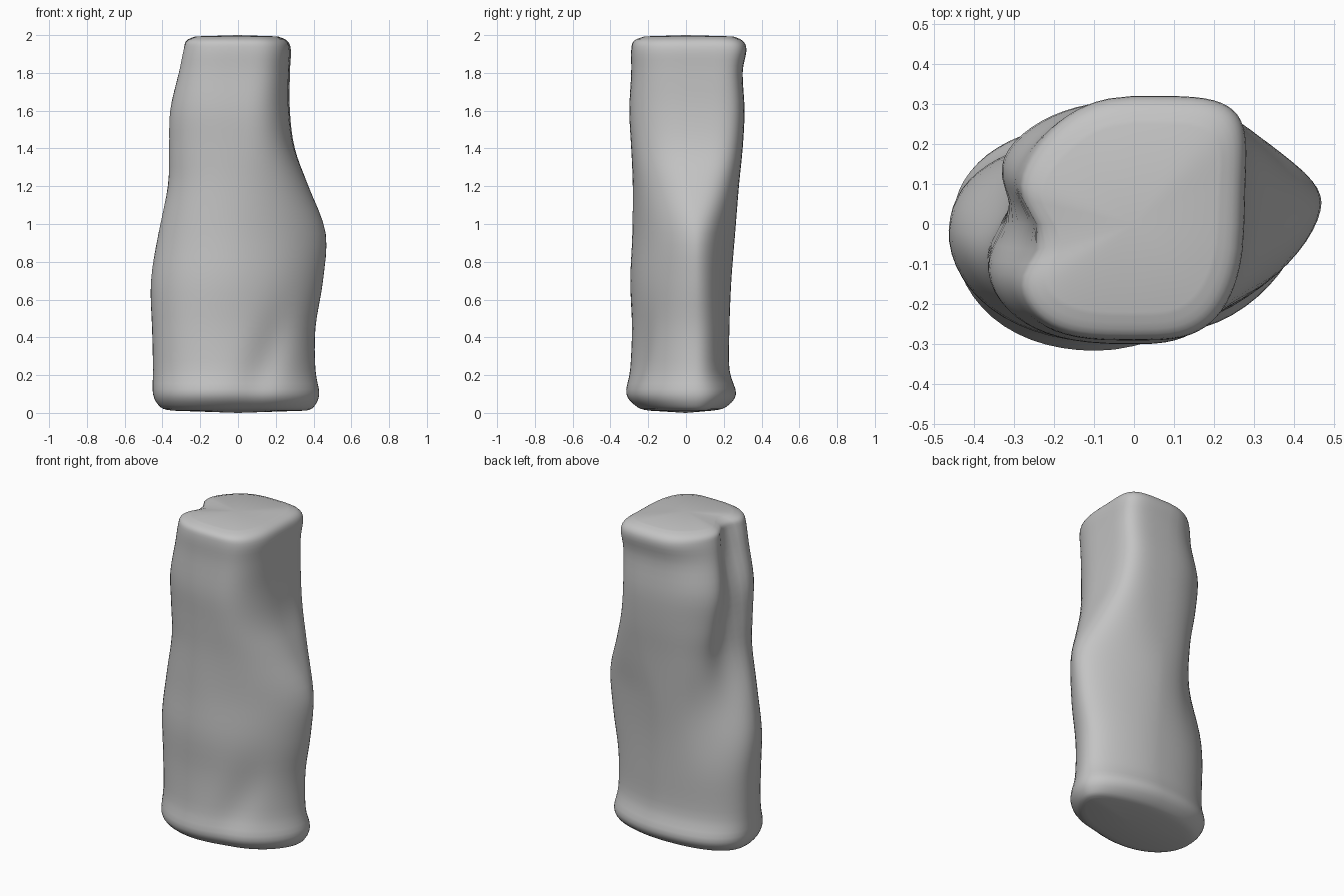
import bpy
import bmesh
from math import cos, sin, pi, exp

default_cube = bpy.data.objects.get("Cube")
if default_cube:
    bpy.data.objects.remove(default_cube, do_unlink=True)

SIDES = 64
STEPS = 4

# Height, left, right, front and back extents, squareness of the section
SECTIONS = [
    (0.012, -0.35, 0.36, -0.19, 0.14, 2.1),
    (0.03, -0.41, 0.40, -0.25, 0.21, 2.1),
    (0.10, -0.45, 0.43, -0.31, 0.265, 2.1),
    (0.23, -0.45, 0.41, -0.29, 0.23, 2.0),
    (0.45, -0.455, 0.41, -0.28, 0.23, 2.0),
    (0.70, -0.465, 0.45, -0.29, 0.24, 1.9),
    (0.95, -0.435, 0.465, -0.28, 0.26, 1.9),
    (1.20, -0.39, 0.39, -0.28, 0.28, 2.2),
    (1.40, -0.385, 0.33, -0.29, 0.30, 2.5),
    (1.60, -0.38, 0.305, -0.30, 0.31, 2.7),
    (1.80, -0.335, 0.305, -0.29, 0.30, 3.0),
    (1.92, -0.31, 0.31, -0.29, 0.32, 3.1),
    (1.97, -0.295, 0.29, -0.275, 0.30, 3.1),
    (1.993, -0.25, 0.24, -0.22, 0.25, 3.1),
]


def spline(a, b, c, d, t):
    """Smooth curve through b and c."""
    return b + t / 2 * (c - a + t * (2 * a - 5 * b + 4 * c - d + t * (3 * (b - c) + d - a)))


def bell(value, centre, width):
    return exp(-((value - centre) / width) ** 2)


def ramp(value, low, high):
    t = min(max((value - low) / (high - low), 0), 1)
    return t * t * (3 - 2 * t)


def smooth_sections():
    last = len(SECTIONS) - 1
    for i in range(last):
        keys = [SECTIONS[min(max(i + k, 0), last)] for k in (-1, 0, 1, 2)]
        for step in range(STEPS):
            yield [spline(*values, step / STEPS) for values in zip(*keys)]
    yield SECTIONS[last]


def outline_point(angle, section):
    z, left, right, front, back, power = section
    c, s = cos(angle), sin(angle)
    upper = ramp(z, 0.9, 1.5)
    # Back corners: the left is fuller low down, the right is squarer high up
    if s > 0 > c:
        power += 0.4 * (1 - upper)
    elif s > 0:
        power += 1.3 * upper - 0.15 * (1 - upper)

    # Rounded-square outline with separate reach on each side
    x = (right if c > 0 else -left) * abs(c) ** (2 / power) * (1 if c > 0 else -1)
    y = (back if s > 0 else -front) * abs(s) ** (2 / power) * (1 if s > 0 else -1)

    # Pointed flanks lean back low down
    y += (1 - upper) * x * (0.03 + 0.1 * max(-s, 0))
    if c > 0:
        # Right flank has its ridge towards the back, and slants higher up
        y += (1 - upper) * 0.04 * c ** 4
        x -= upper * 0.035 * (1 - s) * c
    # Back left shoulder is cut away towards the top
    if c < 0 < s:
        cut = upper * (0.03 + 0.03 * ramp(z, 1.6, 1.95)) * s * -c
        x += cut
        y -= cut

    # Groove down the left flank, widening and turning to the back
    if c < 0:
        drop = 2 - z
        depth = ramp(z, 0.45, 1.1) * 0.07 * min(1, -2 * c)
        push = depth * bell(y, 0.16 * drop - 0.04, 0.08 + 0.05 * drop)
        x += push
        y -= push * 0.5 * (1 - upper)

    # Shallow slanting fold low on the front right
    if s < 0:
        fold = bell(x, 0.06 + 0.33 * z, 0.1) * bell(z, 0.3, 0.24)
        y += 0.028 * fold * -s
    return x, y, z


def build_stone():
    bm = bmesh.new()
    rings = []
    for section in smooth_sections():
        rings.append([bm.verts.new(outline_point(2 * pi * i / SIDES, section))
                      for i in range(SIDES)])
    for low, high in zip(rings, rings[1:]):
        for i in range(SIDES):
            j = (i + 1) % SIDES
            bm.faces.new((low[i], low[j], high[j], high[i]))

    # Gently domed end caps
    for ring, height in ((rings[0], 0.0), (rings[-1], 2.0)):
        middle = bm.verts.new((0, 0, height))
        for i in range(SIDES):
            bm.faces.new((ring[i], ring[(i + 1) % SIDES], middle))
    bmesh.ops.recalc_face_normals(bm, faces=bm.faces)

    mesh = bpy.data.meshes.new("stone_pillar")
    bm.to_mesh(mesh)
    bm.free()
    return mesh


# Plain grey stone
stone_grey = bpy.data.materials.new("stone_grey")
stone_grey.use_nodes = True
grey = (0.55, 0.55, 0.55, 1)
stone_grey.diffuse_color = grey
for node in stone_grey.node_tree.nodes:
    if node.type == "BSDF_PRINCIPLED":
        node.inputs["Base Color"].default_value = grey

# Standing stone
stone = bpy.data.objects.new("stone_pillar", build_stone())
bpy.context.collection.objects.link(stone)
stone.data.materials.append(stone_grey)
for face in stone.data.polygons:
    face.use_smooth = True
